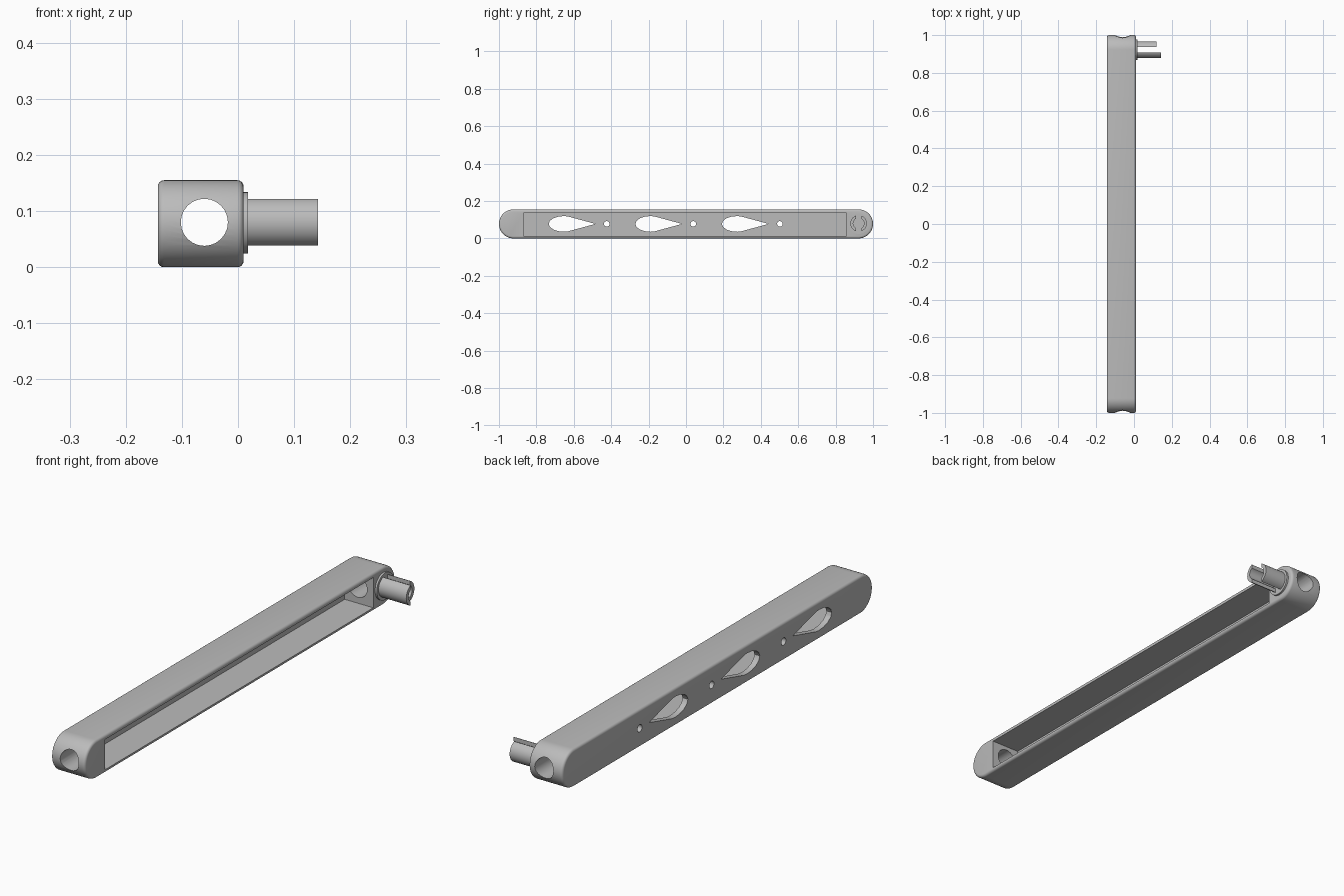
import bpy, bmesh
from math import sin, cos, pi, acos
from mathutils import Vector

cube = bpy.data.objects.get("Cube")
if cube:
    bpy.data.objects.remove(cube)

grey = bpy.data.materials.new("light grey plastic")
grey.use_nodes = True
colour = (0.5, 0.5, 0.5, 1)
grey.diffuse_color = colour
grey.node_tree.nodes["Principled BSDF"].inputs["Base Color"].default_value = colour

X0, X1 = -0.143, 0.01      # closed and open sides of the bar
R = 0.0775                 # half height and end radius
PEG_Y = 0.923


def arc(cy, cz, r, a0, a1, n):
    return [(cy + r * cos(a0 + (a1 - a0) * i / n),
             cz + r * sin(a0 + (a1 - a0) * i / n)) for i in range(n + 1)]


def circle(cy, cz, r, n):
    return arc(cy, cz, r, 0, 2 * pi, n)[:-1]


def prism(name, outline, lo, hi, axis="x", bevel=0):
    """Extrude a closed outline along x (outline in y, z) or y (outline in x, z)."""
    def place(p, d):
        return Vector((d, p[0], p[1])) if axis == "x" else Vector((p[0], d, p[1]))
    bm = bmesh.new()
    base = bm.faces.new([bm.verts.new(place(p, lo)) for p in outline])
    ext = bmesh.ops.extrude_face_region(bm, geom=[base])
    verts = [g for g in ext["geom"] if isinstance(g, bmesh.types.BMVert)]
    bmesh.ops.translate(bm, verts=verts, vec=place((0, 0), hi - lo))
    bmesh.ops.recalc_face_normals(bm, faces=bm.faces)
    if bevel:
        caps = [f for f in bm.faces if len(f.verts) > 4]
        rim = {e for f in caps for e in f.edges}
        bmesh.ops.bevel(bm, geom=list(rim), offset=bevel, segments=4,
                        profile=0.5, affect="EDGES", clamp_overlap=True)
    mesh = bpy.data.meshes.new(name)
    bm.to_mesh(mesh)
    bm.free()
    obj = bpy.data.objects.new(name, mesh)
    bpy.context.collection.objects.link(obj)
    mesh.materials.append(grey)
    return obj


def smooth(obj):
    bpy.ops.object.select_all(action="DESELECT")
    obj.select_set(True)
    bpy.context.view_layer.objects.active = obj
    bpy.ops.object.shade_smooth_by_angle(angle=0.6)


# Bar with rounded ends and softened rims
ends = arc(1 - R, R, R, -pi / 2, pi / 2, 24) + arc(R - 1, R, R, pi / 2, 3 * pi / 2, 24)
bar = prism("bar", ends, X0, X1, bevel=0.011)

# Pocket open to the left side, and the lengthwise bore
cutters = [
    prism("pocket_cutter", [(-0.87, 0.014), (0.857, 0.014), (0.857, 0.137), (-0.87, 0.137)],
          X0 + 0.024, X1 + 0.1),
    prism("bore_cutter", circle(-0.06, 0.08, 0.042, 24), -1.1, 1.1, axis="y"),
]

# Teardrop windows and small round holes through the closed wall
for i in range(3):
    y = -0.652 + 0.463 * i
    drop = [(y + 0.168, R)] + [(y + 0.02, R + 0.04)]
    drop += [(y - 0.082 * sin(t), R + 0.042 * cos(t)) for t in [pi * k / 8 for k in range(9)]]
    drop += [(y + 0.02, R - 0.04)]
    cutters.append(prism("teardrop_cutter", drop, X0 - 0.1, X0 + 0.06))
    cutters.append(prism("hole_cutter", circle(y + 0.228, R, 0.015, 16), X0 - 0.1, X0 + 0.06))

for c in cutters:
    c.hide_render = True
    mod = bar.modifiers.new("cut", "BOOLEAN")
    mod.operation = "DIFFERENCE"
    mod.solver = "EXACT"
    mod.object = c
graph = bpy.context.evaluated_depsgraph_get()
cut_mesh = bpy.data.meshes.new_from_object(bar.evaluated_get(graph))
bar.modifiers.clear()
bar.data = cut_mesh
for c in cutters:
    bpy.data.objects.remove(c)
smooth(bar)

# Split peg: collar and two prongs of different length
smooth(prism("peg_collar", circle(PEG_Y, 0.079, 0.055, 32), X1 - 0.004, 0.018))
for name, side, tip in (("long_prong", pi, 0.143), ("short_prong", 0, 0.118)):
    a, b = acos(0.015 / 0.044), acos(0.015 / 0.029)
    outline = arc(PEG_Y, 0.08, 0.044, side - a, side + a, 16)
    outline += arc(PEG_Y, 0.08, 0.029, side + b, side - b, 12)
    smooth(prism(name, outline, 0.012, tip))
